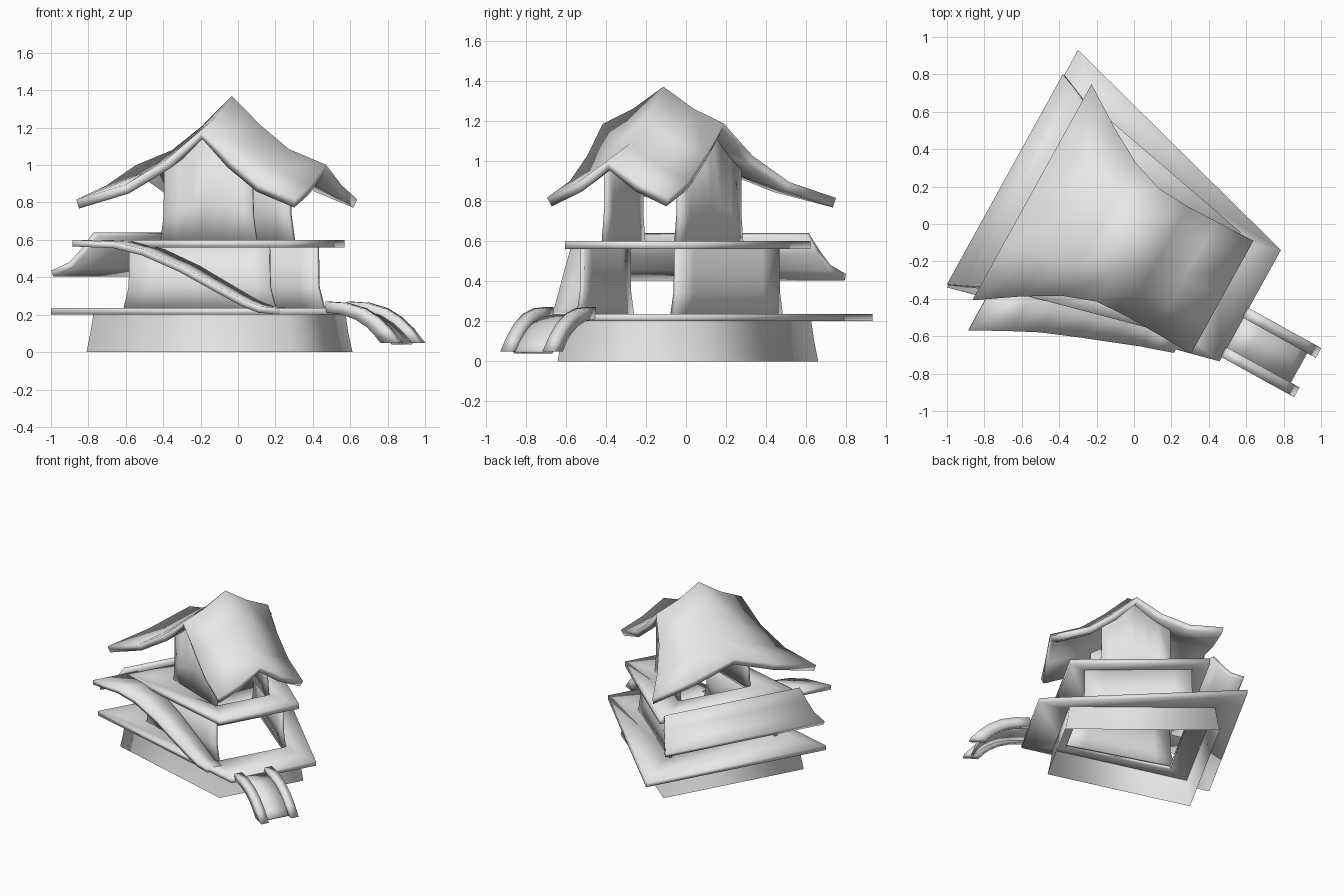
import bpy
import bmesh
import math
from mathutils import Matrix

cube = bpy.data.objects.get("Cube")
if cube:
    bpy.data.objects.remove(cube, do_unlink=True)

grey = bpy.data.materials.new("plain_grey")
grey.use_nodes = True
grey.diffuse_color = (0.8, 0.8, 0.8, 1)
grey.node_tree.nodes["Principled BSDF"].inputs["Base Color"].default_value = (0.8, 0.8, 0.8, 1)

# House frame: u runs along the house to the bridge, v across it
AXIS_V = -0.105
TURN = Matrix.Rotation(math.radians(-28.9), 4, "Z") @ Matrix.Translation((0, AXIS_V, 0))


def finish(name, bm, thickness=0, offset=-1):
    bmesh.ops.recalc_face_normals(bm, faces=bm.faces)
    if thickness and sum(f.normal.z for f in bm.faces) < 0:
        bmesh.ops.reverse_faces(bm, faces=bm.faces)
    bm.transform(TURN)
    mesh = bpy.data.meshes.new(name)
    bm.to_mesh(mesh)
    bm.free()
    mesh.materials.append(grey)
    obj = bpy.data.objects.new(name, mesh)
    bpy.context.collection.objects.link(obj)
    if thickness:
        mod = obj.modifiers.new("Thickness", "SOLIDIFY")
        mod.thickness = thickness
        mod.offset = offset
    bpy.ops.object.select_all(action="DESELECT")
    obj.select_set(True)
    bpy.context.view_layer.objects.active = obj
    bpy.ops.object.shade_smooth_by_angle(angle=math.radians(110))


def sheet(name, rows, thickness=0, offset=-1, closed=False, capped=False):
    """Skin a grid of points, optionally closed along each row and capped at the ends."""
    bm = bmesh.new()
    grid = [[bm.verts.new(p) for p in row] for row in rows]
    for a, b in zip(grid, grid[1:]):
        n = len(a)
        for i in range(n if closed else n - 1):
            j = (i + 1) % n
            bm.faces.new((a[i], a[j], b[j], b[i]))
    if capped:
        bm.faces.new(grid[0])
        bm.faces.new(grid[-1])
    bmesh.ops.remove_doubles(bm, verts=bm.verts, dist=0.0001)
    finish(name, bm, thickness, offset)


def trapezoid(u0, w0, u1, w1, z, s0=0, s1=0):
    """Half widths w0 and w1 at the two ends, shifted across by s0 and s1."""
    return [(u0, s0 - w0, z), (u1, s1 - w1, z), (u1, s1 + w1, z), (u0, s0 + w0, z)]


def frame(name, outer, inner, z0, z1, s0, s1):
    """Flat deck with an open stairwell."""
    loops = [trapezoid(*outer, z0, s0, s1), trapezoid(*outer, z1, s0, s1),
             trapezoid(*inner, z1), trapezoid(*inner, z0)]
    sheet(name, loops + loops[:1], closed=True)


def lerp_table(table, t):
    for (a, p), (b, q) in zip(table, table[1:]):
        if t <= b:
            return p + (q - p) * (t - a) / (b - a)
    return table[-1][1]


# Base skirt, open underneath
sheet("base_wall", [trapezoid(-0.55, 0.565, 0.56, 0.337, 0, -0.01, 0.02),
                    trapezoid(-0.535, 0.55, 0.54, 0.328, 0.1, -0.01, 0.02),
                    trapezoid(-0.52, 0.54, 0.525, 0.323, 0.21, -0.01, 0.02)], closed=True)

# Decks
LOWER = (-0.404, 0.425, 0.437, 0.266)
UPPER = (-0.258, 0.28, 0.287, 0.206)
frame("lower_deck", (-0.712, 0.725, 0.755, 0.34), (-0.37, 0.42, 0.437, 0.266), 0.2, 0.235, 0.05, 0.023)
frame("upper_deck", (-0.48, 0.55, 0.52, 0.32), UPPER, 0.56, 0.6, 0, 0.022)

# Roof shape: ridges fall from the peak along both axes
PEAK_U = 0.025
HALF_WIDTH = [(-0.56, 0.66), (-0.34, 0.515), (-0.14, 0.4),
              (PEAK_U, 0.345), (0.215, 0.335), (0.602, 0.345)]
LONG_DROP = [(0, 0), (0.18, 0.16), (0.35, 0.285), (0.58, 0.37)]
CROSS_DROP = [(0, 0), (0.5, 0.11), (1, 0.185)]


def roof_z(u, v):
    s = abs(v) / lerp_table(HALF_WIDTH, u)
    return 1.37 - lerp_table(LONG_DROP, abs(u - PEAK_U)) - lerp_table(CROSS_DROP, s)


roof_rows = []
for u in (-0.56, -0.34, -0.155, PEAK_U, 0.205, 0.375, 0.602):
    w = lerp_table(HALF_WIDTH, u)
    roof_rows.append([(u, s * w - 0.01, roof_z(u, s * w)) for s in (-1, -0.5, 0, 0.5, 1)])
sheet("roof", roof_rows, 0.05)


# Side walls, with both ends of each storey left open
def side_wall(name, plan, side, z0, top):
    u0, w0, u1, w1 = plan
    rows = []
    for t, pinch in ((0, 1), (0.35, 0.92), (1, 0.91)):
        row = []
        for i in range(7):
            k = i / 6
            u = (u0 + (u1 - u0) * k) * pinch
            v = side * (w0 + (w1 - w0) * k)
            row.append((u, v, z0 + (top(u, v) - z0) * t))
        rows.append(row)
    sheet(name, rows, 0.022, 0)


for side, label in ((-1, "front"), (1, "back")):
    side_wall(label + "_lower_wall", LOWER, side, 0.23, lambda u, v: 0.57)
    side_wall(label + "_upper_wall", UPPER, side, 0.59, lambda u, v: roof_z(u, v) - 0.035)

# Awning over the wide end
awning = [(-0.515, 0.64, 0.54), (-0.57, 0.555, 0.57), (-0.63, 0.48, 0.6), (-0.72, 0.435, 0.64)]
sheet("awning", [[(u, s * w - 0.02, z) for s in (-1, 0, 1)] for u, z, w in awning], 0.035)

# Sweeping ramp between the decks: u, outer v, inner v, height
ramp = [(-0.5, -0.82, -0.46, 0.6), (-0.3, -0.715, -0.45, 0.59), (-0.16, -0.645, -0.42, 0.55),
        (0.03, -0.57, -0.37, 0.46), (0.217, -0.5, -0.325, 0.35), (0.35, -0.45, -0.3, 0.275),
        (0.43, -0.425, -0.29, 0.245), (0.52, -0.395, -0.28, 0.235)]
sheet("ramp", [[(u, a, z), (u, b, z)] for u, a, b, z in ramp], 0.035)

# Arched bridge with a solid rail on each side: upper and lower rail outline
rail_top = [(0.755, 0.27), (0.86, 0.264), (0.97, 0.235), (1.06, 0.185), (1.13, 0.125), (1.197, 0.05)]
rail_low = [(0.745, 0.212), (0.845, 0.202), (0.93, 0.175), (1.0, 0.135), (1.045, 0.095), (1.085, 0.05)]
for label, v in (("front_rail", -0.262), ("back_rail", -0.022)):
    sheet(label, [[(a, v - 0.03, p), (a, v + 0.03, p), (b, v + 0.024, q), (b, v - 0.024, q)]
                  for (a, p), (b, q) in zip(rail_top, rail_low)], closed=True, capped=True)

bridge = [(0.74, 0.232), (0.86, 0.222), (0.96, 0.195), (1.04, 0.15), (1.1, 0.1), (1.145, 0.05)]
sheet("bridge_deck", [[(u, -0.25, z), (u, -0.03, z)] for u, z in bridge], 0.015)
